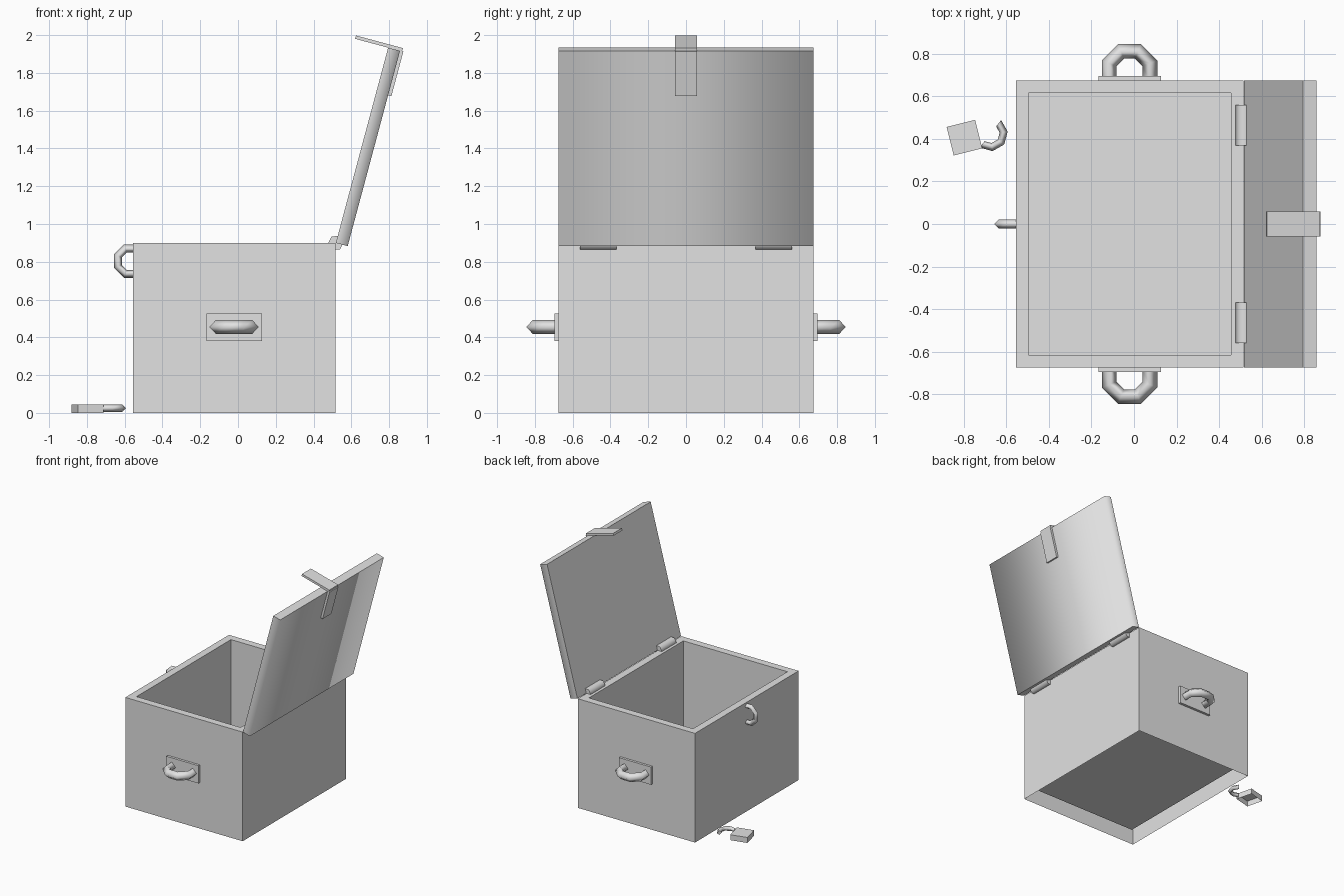
import bpy
import bmesh
from math import radians, cos, sin, pi
from mathutils import Matrix, Vector

if "Cube" in bpy.data.objects:
    bpy.data.objects.remove(bpy.data.objects["Cube"])

grey = bpy.data.materials.new("plain_grey")
grey.use_nodes = True
colour = (0.76, 0.76, 0.76, 1)
grey.diffuse_color = colour
grey.node_tree.nodes["Principled BSDF"].inputs["Base Color"].default_value = colour


def finish(name, bm, loc=(0, 0, 0), rot=(0, 0, 0)):
    mesh = bpy.data.meshes.new(name)
    bm.to_mesh(mesh)
    bm.free()
    mesh.materials.append(grey)
    obj = bpy.data.objects.new(name, mesh)
    obj.location = loc
    obj.rotation_euler = [radians(a) for a in rot]
    bpy.context.collection.objects.link(obj)
    return obj


def box_bm(lo, hi):
    lo, hi = Vector(lo), Vector(hi)
    bm = bmesh.new()
    bmesh.ops.create_cube(bm, size=1, matrix=Matrix.Translation((lo + hi) / 2)
                          @ Matrix.Diagonal((*(hi - lo), 1)))
    return bm


def facing(bm, direction):
    bm.normal_update()
    return next(f for f in bm.faces if f.normal.dot(Vector(direction)) > 0.9)


UP, DOWN, INWARD = (0, 0, 1), (0, 0, -1), (-1, 0, 0)


def smooth_sides(bm, caps):
    """Smooth everything except the edges around the end caps."""
    for f in bm.faces:
        f.smooth = True
    for f in caps:
        for e in f.edges:
            e.smooth = False


def arc_bar(name, major, minor, start, steps, loc, rot):
    """Diamond-section bar swept in 45 degree steps."""
    bm = bmesh.new()
    rings = []
    for i in range(steps + 1):
        a = radians(start + 45 * i)
        ring = []
        for k in range(4):
            t = k * pi / 2
            d = major + minor * cos(t)
            ring.append(bm.verts.new((d * cos(a), d * sin(a), minor * sin(t))))
        rings.append(ring)
    for r, s in zip(rings, rings[1:]):
        for k in range(4):
            j = (k + 1) % 4
            bm.faces.new((r[k], r[j], s[j], s[k]))
    caps = [bm.faces.new(rings[0]), bm.faces.new(rings[-1])]
    bmesh.ops.recalc_face_normals(bm, faces=bm.faces)
    smooth_sides(bm, caps)
    return finish(name, bm, loc, rot)


# Chest body: open underneath, with an inner lining and a raised floor
bm = box_bm((-0.555, -0.675, 0), (0.515, 0.675, 0.9))
top, bottom = facing(bm, UP), facing(bm, DOWN)
bmesh.ops.inset_individual(bm, faces=[top], thickness=0.06, use_even_offset=True)
bmesh.ops.inset_individual(bm, faces=[top], thickness=0, depth=-0.82)
bmesh.ops.delete(bm, geom=[bottom], context='FACES')
finish("chest_body", bm)

# Open lid, leaning back, with its hasp
pivot, lean = (0.518, 0, 0.9), (0, 15, 0)
bm = box_bm((0, -0.675, 0), (0.065, 0.675, 1.07))
inner = facing(bm, INWARD)
smooth_sides(bm, [facing(bm, UP), facing(bm, DOWN), inner])
finish("lid", bm, pivot, lean)
finish("hasp_back", box_bm((0.065, -0.058, 0.826), (0.083, 0.058, 1.072)), pivot, lean)
finish("hasp_flap", box_bm((-0.181, -0.058, 1.07), (0.076, 0.058, 1.088)), pivot, lean)

# Two hinge barrels
for side, label in ((1, "rear"), (-1, "front")):
    bm = bmesh.new()
    bmesh.ops.create_cone(bm, cap_ends=True, segments=6, radius1=0.041,
                          radius2=0.041, depth=0.192,
                          matrix=Matrix.Rotation(radians(-27), 4, 'Z'))
    smooth_sides(bm, [facing(bm, UP), facing(bm, DOWN)])
    finish(label + "_hinge", bm, (0.518, side * 0.464, 0.9), (90, 0, 0))

# Carrying handles on both ends
for side, label, turn in ((1, "rear", 0), (-1, "front", 180)):
    finish(label + "_handle_plate",
           box_bm((-0.147, -0.01, -0.073), (0.147, 0.01, 0.073)),
           (-0.021, side * 0.685, 0.453))
    arc_bar(label + "_handle", 0.104, 0.037, -22.5, 5,
            (-0.021, side * 0.715, 0.455), (0, 0, turn))

# Staple that takes the padlock
arc_bar("lock_staple", 0.073, 0.022, -22.5, 5, (-0.568, 0, 0.803), (90, -90, 0))

# Padlock lying on the ground, open underneath
bm = box_bm((-0.069, -0.069, 0), (0.069, 0.069, 0.045))
bmesh.ops.delete(bm, geom=[facing(bm, DOWN)], context='FACES')
finish("padlock_body", bm, (-0.797, 0.406, 0), (0, 0, 14))
arc_bar("padlock_shackle", 0.063, 0.019, -128, 4, (-0.675, 0.424, 0.025), (0, 0, 0))
